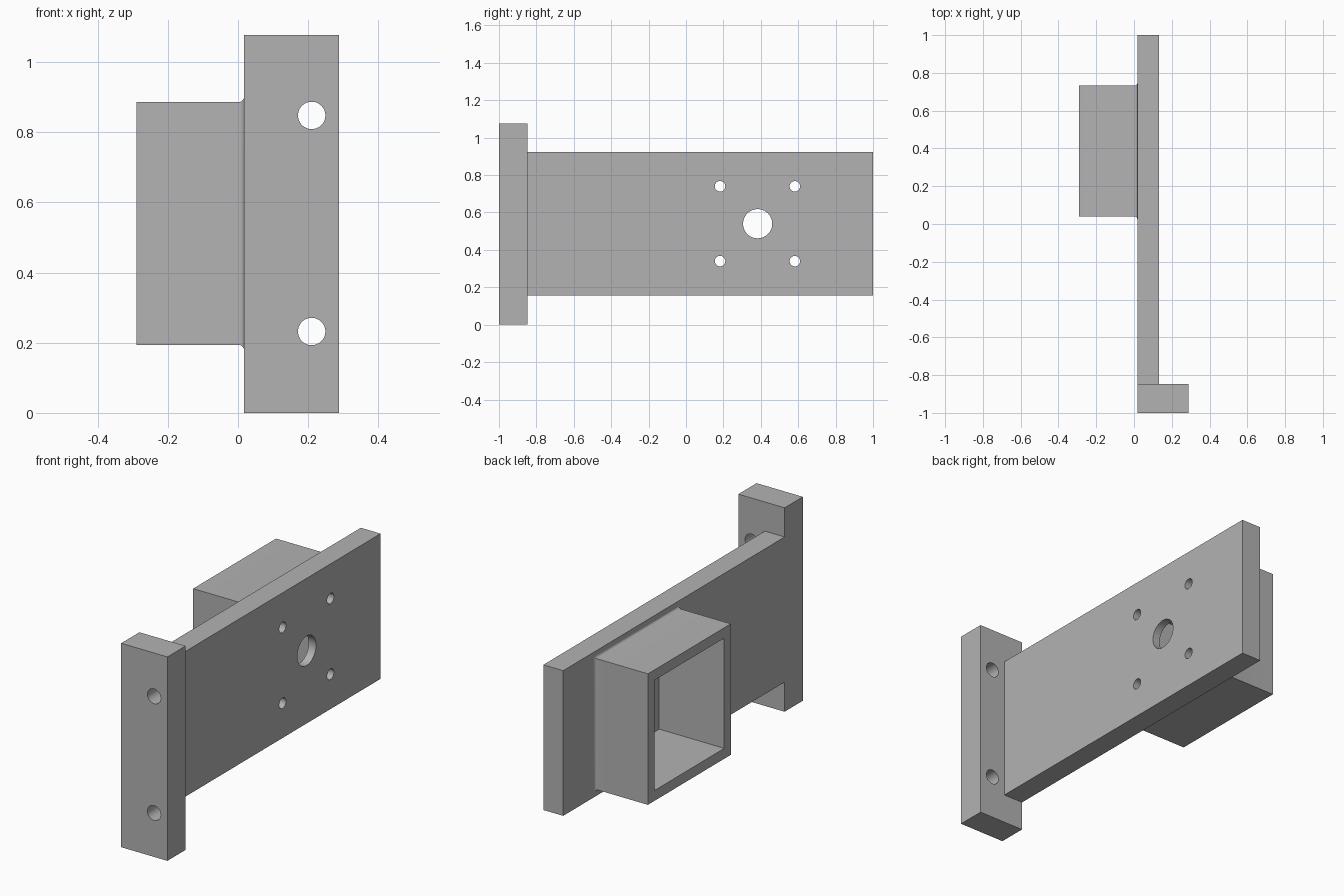
import bpy, bmesh, math
from mathutils import Matrix, Vector

if "Cube" in bpy.data.objects:
    bpy.data.objects.remove(bpy.data.objects["Cube"], do_unlink=True)

grey = bpy.data.materials.new("plain grey")
grey.use_nodes = True
colour = (0.45, 0.45, 0.45, 1)
grey.diffuse_color = colour
grey.node_tree.nodes["Principled BSDF"].inputs["Base Color"].default_value = colour

BACK = 0.0175                 # shared rear face of plate and flange
FACE = 0.133                  # plate front face
MID_Y, MID_Z = 0.386, 0.54    # centre of socket and hole pattern


def finish(name, bm):
    bmesh.ops.recalc_face_normals(bm, faces=bm.faces)
    mesh = bpy.data.meshes.new(name)
    bm.to_mesh(mesh)
    bm.free()
    mesh.materials.append(grey)
    obj = bpy.data.objects.new(name, mesh)
    bpy.context.collection.objects.link(obj)
    return obj


def box(name, low, high):
    low, high = Vector(low), Vector(high)
    bm = bmesh.new()
    bmesh.ops.create_cube(bm, size=1)
    bmesh.ops.scale(bm, vec=high - low, verts=bm.verts)
    bmesh.ops.translate(bm, vec=(low + high) / 2, verts=bm.verts)
    return finish(name, bm)


def drill(name, centre, radius, axis, length):
    turn = Matrix.Rotation(math.pi / 2, 4, "Y" if axis == "X" else "X")
    bm = bmesh.new()
    bmesh.ops.create_cone(bm, cap_ends=True, segments=48, radius1=radius,
                          radius2=radius, depth=length,
                          matrix=Matrix.Translation(centre) @ turn)
    return finish(name, bm)


def filleted_socket(name, x_end, half, radius, steps=8):
    # square tube block whose root flares into the plate
    rings = [(x_end, 0)]
    for i in range(steps + 1):
        t = math.pi / 2 * i / steps
        rings.append((BACK - radius + radius * math.sin(t),
                      radius - radius * math.cos(t)))
    rings.append((BACK + 0.04, radius))
    bm = bmesh.new()
    loops = [[bm.verts.new((x, MID_Y + sy * (half + grow), MID_Z + sz * (half + grow)))
              for sy, sz in ((-1, -1), (1, -1), (1, 1), (-1, 1))]
             for x, grow in rings]
    for a, b in zip(loops, loops[1:]):
        for i in range(4):
            j = (i + 1) % 4
            bm.faces.new((a[i], a[j], b[j], b[i]))
    bm.faces.new(loops[0])
    bm.faces.new(loops[-1])
    return finish(name, bm)


def combine(target, other, operation):
    mod = target.modifiers.new(operation, "BOOLEAN")
    mod.operation, mod.solver, mod.object = operation, "EXACT", other
    bpy.context.view_layer.objects.active = target
    bpy.ops.object.modifier_apply(modifier=mod.name)
    bpy.data.objects.remove(other, do_unlink=True)


# Solid body: long plate, end flange and socket block
bracket = box("mounting_bracket", (BACK, -0.95, 0.156), (FACE, 1, 0.923))
flange = box("end_flange", (BACK, -1, 0), (0.2875, -0.848, 1.077))
combine(bracket, flange, "UNION")
combine(bracket, filleted_socket("socket", -0.29, 0.346, 0.016), "UNION")

# Square pocket, open at the socket end and sunk into the plate
inner = 0.291
combine(bracket, box("pocket", (-0.4, MID_Y - inner, MID_Z - inner),
                     (0.09, MID_Y + inner, MID_Z + inner)), "DIFFERENCE")

# Central bore and four screw holes through the plate
combine(bracket, drill("bore", (0.11, MID_Y - 0.003, MID_Z), 0.078, "X", 0.2), "DIFFERENCE")
for sy in (-1, 1):
    for sz in (-1, 1):
        spot = (0.11, MID_Y - 0.004 + sy * 0.2, MID_Z + sz * 0.2)
        combine(bracket, drill("screw_hole", spot, 0.028, "X", 0.2), "DIFFERENCE")

# Two bolt holes through the flange
for sz in (-1, 1):
    spot = (0.21, -0.92, MID_Z + sz * 0.308)
    combine(bracket, drill("bolt_hole", spot, 0.039, "Y", 0.4), "DIFFERENCE")

bpy.ops.object.select_all(action="DESELECT")
bracket.select_set(True)
bpy.context.view_layer.objects.active = bracket
bpy.ops.object.shade_smooth_by_angle(angle=math.radians(30))
